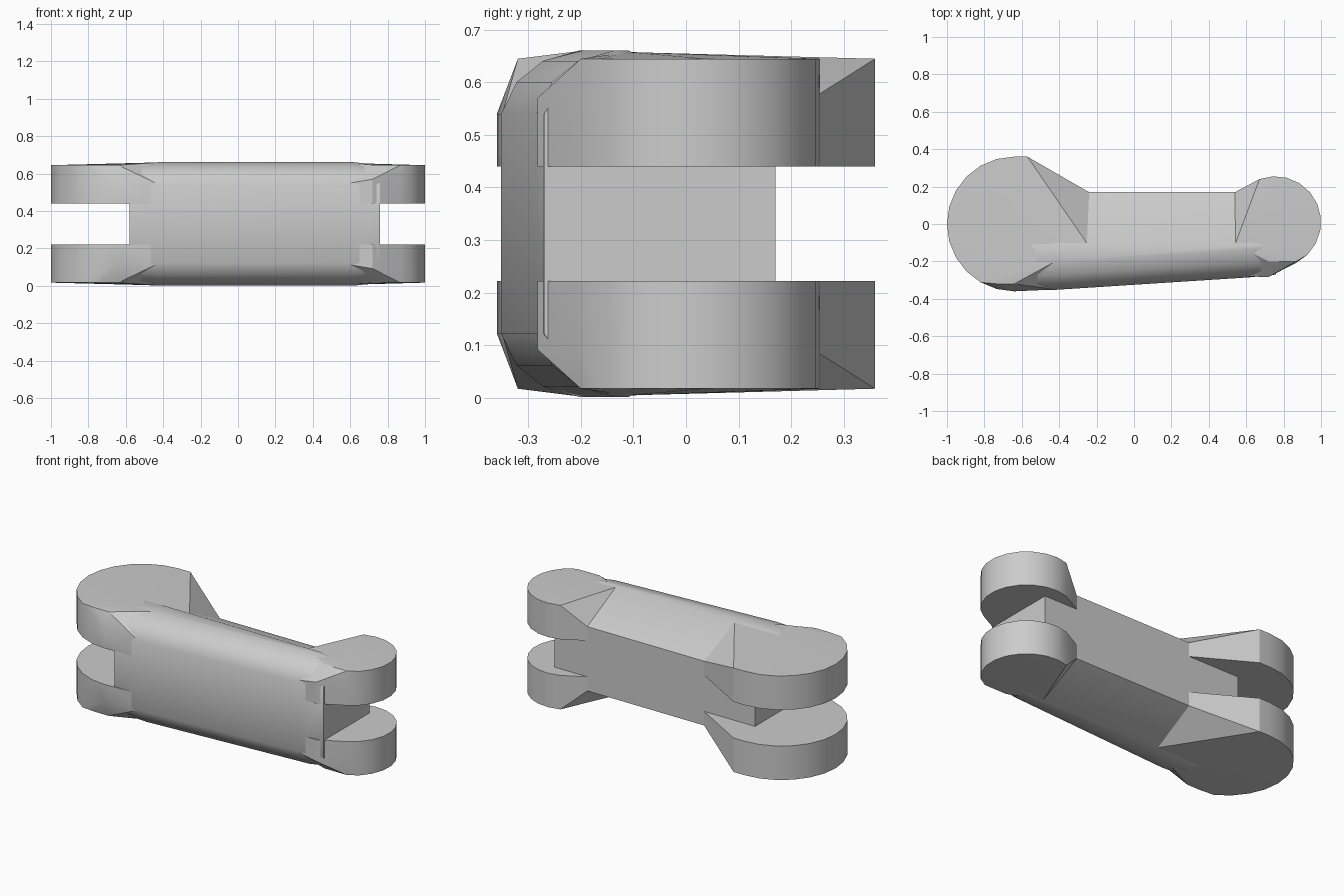
import bpy, bmesh
from math import cos, sin, radians

cube = bpy.data.objects.get("Cube")
if cube:
    bpy.data.objects.remove(cube, do_unlink=True)

MID = 0.331          # mirror height of the whole link
SLOT = 0.44          # underside of the upper ears

grey = bpy.data.materials.new("light grey")
grey.use_nodes = True
grey.diffuse_color = (0.6, 0.6, 0.6, 1)
grey.node_tree.nodes["Principled BSDF"].inputs["Base Color"].default_value = grey.diffuse_color


def flip(points):
    return [(x, y, 2 * MID - z) for x, y, z in points]


def hull(name, points):
    """Solid convex part wrapped around the given points."""
    bm = bmesh.new()
    for p in points:
        bm.verts.new(p)
    result = bmesh.ops.convex_hull(bm, input=bm.verts)
    loose = {g for g in result["geom_interior"] + result["geom_unused"]
             if isinstance(g, bmesh.types.BMVert)}
    bmesh.ops.delete(bm, geom=list(loose), context="VERTS")
    bmesh.ops.dissolve_limit(bm, angle_limit=radians(1), verts=bm.verts, edges=bm.edges)
    bmesh.ops.recalc_face_normals(bm, faces=bm.faces)
    mesh = bpy.data.meshes.new(name)
    bm.to_mesh(mesh)
    bm.free()
    obj = bpy.data.objects.new(name, mesh)
    mesh.materials.append(grey)
    bpy.context.collection.objects.link(obj)
    bpy.ops.object.select_all(action="DESELECT")
    obj.select_set(True)
    bpy.context.view_layer.objects.active = obj
    bpy.ops.object.shade_smooth_by_angle(angle=radians(28))


def section(x, front, top):
    """Upper half of the body section: sloped back, rounded front."""
    half = [(0.17, 0.525), (-0.11, top), (front + 0.15, top),
            (front + 0.08, top - 0.02), (front + 0.03, top - 0.06), (front, 0.54)]
    return [(x, y, z) for y, z in half]


def ear(name, outline, shoulder, front_top, rim_z):
    """Rounded clevis plate with a chamfered front rim, made above and below."""
    points = list(shoulder)
    for x, y in outline:
        points += [(x, y, SLOT), (x, y, rim_z), (x, max(y, front_top), 0.645)]
        if y > front_top:
            points.append((x, y, 0.645))
    hull("upper_" + name, points)
    hull("lower_" + name, flip(points))


def arc(cx, cy, r, start, end, steps):
    angles = [radians(start + (end - start) * i / steps) for i in range(steps + 1)]
    return [(cx + r * cos(a), cy + r * sin(a)) for a in angles]


# Central body
upper = (section(-0.58, -0.352, 0.655) + section(-0.42, -0.352, 0.661)
         + section(0.62, -0.285, 0.661) + section(0.76, -0.27, 0.645))
hull("body", upper + flip(upper))

# Large ears on the right end
ear("large_ear",
    arc(-0.64, 0, 0.36, 90, 270, 12) + [(-0.57, 0.36)],
    [(-0.24, 0.17, SLOT), (-0.24, 0.17, 0.525), (-0.24, -0.12, 0.658),
     (-0.42, -0.2, 0.66), (-0.42, -0.35, SLOT), (-0.42, -0.35, 0.54)],
    -0.32, 0.54)

# Small ears on the left end
ear("small_ear",
    arc(0.755, 0.01, 0.245, 110, -80, 11) + [(0.72, -0.283)],
    [(0.54, 0.17, SLOT), (0.54, 0.17, 0.525), (0.54, -0.11, 0.658),
     (0.54, -0.28, SLOT), (0.54, -0.28, 0.54)],
    -0.2, 0.57)
